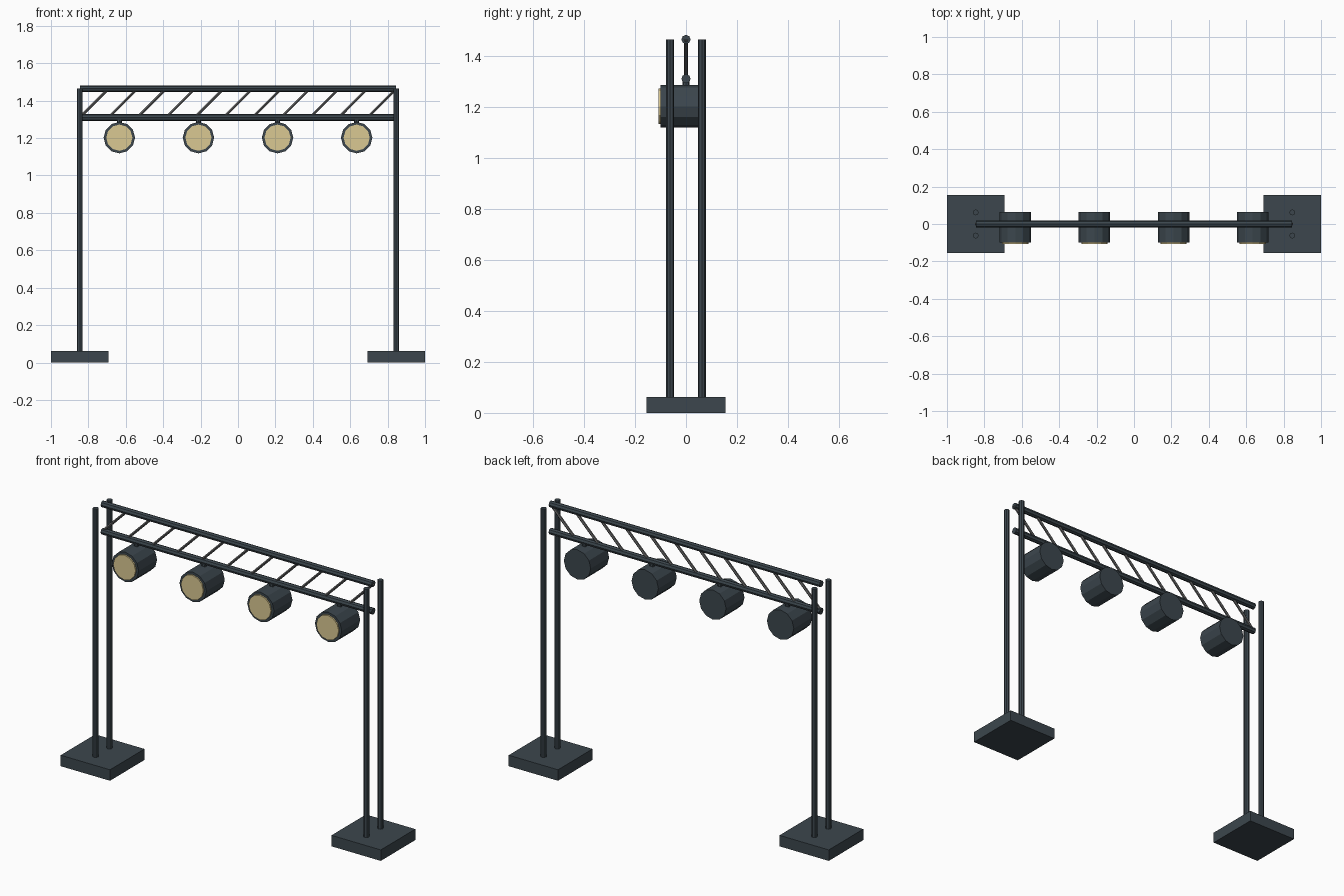
import bpy, math
from mathutils import Vector, Matrix

if "Cube" in bpy.data.objects:
    bpy.data.objects.remove(bpy.data.objects["Cube"])


def material(name, rgb):
    m = bpy.data.materials.new(name)
    m.diffuse_color = (*rgb, 1)
    m.use_nodes = True
    m.node_tree.nodes["Principled BSDF"].inputs["Base Color"].default_value = m.diffuse_color
    return m


DARK = material("dark_metal", (0.045, 0.062, 0.075))
STEEL = material("brace_steel", (0.12, 0.12, 0.12))
GLASS = material("warm_lens", (0.70, 0.58, 0.29))


def rod(name, a, b, r, sides, mat):
    """Flat-sided cylinder from point a to point b."""
    a, b = Vector(a), Vector(b)
    d = b - a
    bpy.ops.mesh.primitive_cylinder_add(vertices=sides, radius=r, depth=d.length)
    o = bpy.context.object
    o.name = name
    turn = Vector((0, 0, 1)).rotation_difference(d.normalized())
    o.matrix_world = Matrix.Translation((a + b) / 2) @ turn.to_matrix().to_4x4()
    o.data.materials.append(mat)
    return o


X = 0.846            # half span between the stands
Z_LOW, Z_TOP = 1.31, 1.464
BRACES = 11
LAMPS = 4

# Stands: square foot with two upright poles each
for side, s in (("left", -1), ("right", 1)):
    bpy.ops.mesh.primitive_cube_add(size=1, location=(s * X, 0, 0.031))
    foot = bpy.context.object
    foot.name = side + "_foot"
    foot.scale = (0.308, 0.308, 0.062)
    foot.data.materials.append(DARK)
    for end, y in (("front", -0.062), ("back", 0.062)):
        rod(f"{side}_{end}_pole", (s * X, y, 0.05), (s * X, y, Z_TOP), 0.0155, 8, DARK)

# Truss: two chords and slanted braces
for name, z in (("lower_chord", Z_LOW), ("upper_chord", Z_TOP)):
    rod(name, (-X, 0, z), (X, 0, z), 0.018, 8, DARK)
step = 2 * X / BRACES
for i in range(BRACES):
    x = -X + i * step
    rod(f"brace_{i + 1}", (x, 0, Z_LOW), (x + step, 0, Z_TOP), 0.008, 6, STEEL)

# Lamps: hanger, twelve-sided can and lens facing the front
for i in range(LAMPS):
    x = -X + (i + 0.5) * 2 * X / LAMPS
    z = 1.202
    rod(f"lamp_hanger_{i + 1}", (x, 0, z + 0.06), (x, 0, Z_LOW), 0.013, 8, DARK)
    rod(f"lamp_can_{i + 1}", (x, 0.064, z), (x, -0.1, z), 0.084, 12, DARK)
    rod(f"lamp_lens_{i + 1}", (x, -0.09, z), (x, -0.108, z), 0.07, 12, GLASS)
